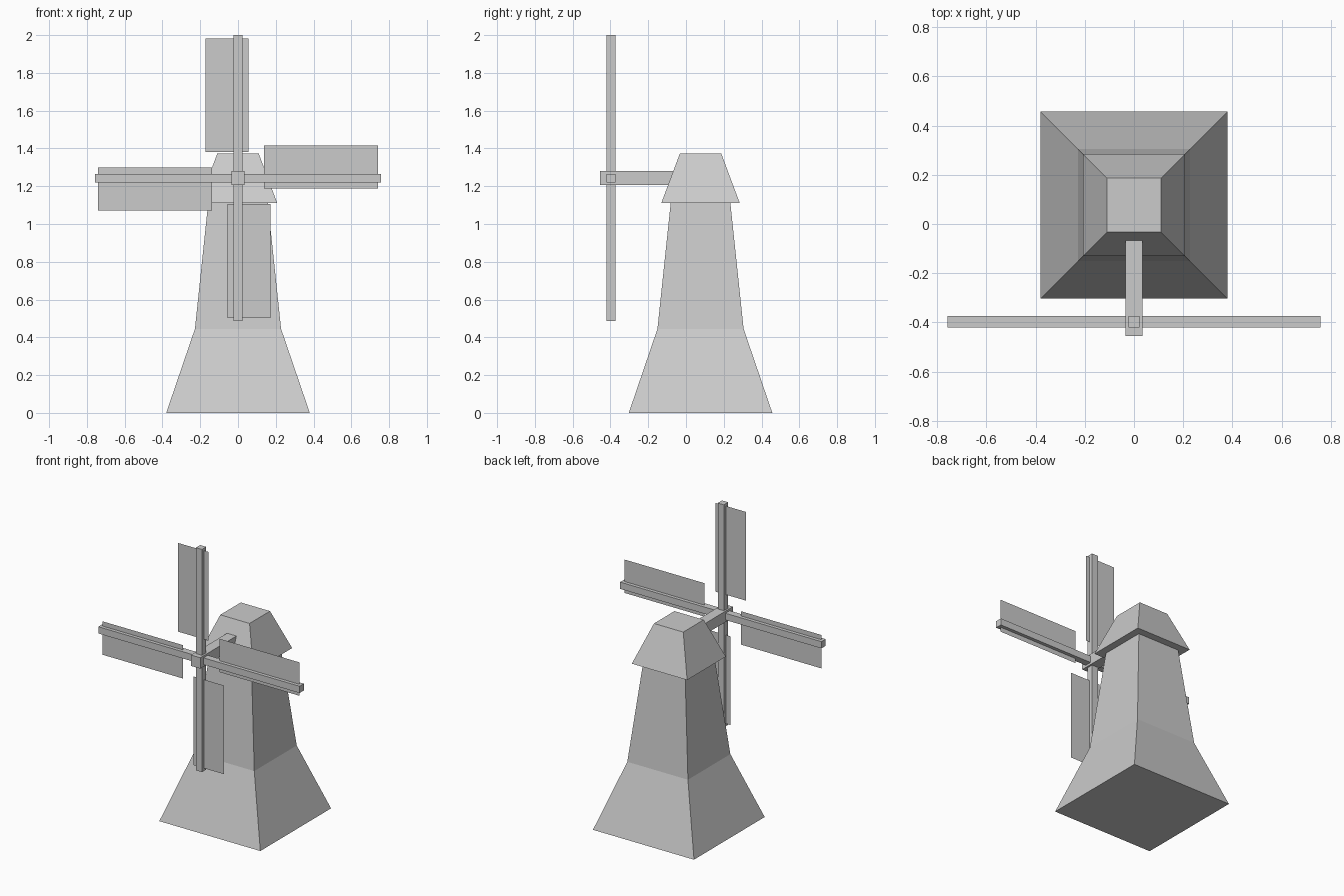
import bpy, math
from mathutils import Matrix, Vector

if "Cube" in bpy.data.objects:
    bpy.data.objects.remove(bpy.data.objects["Cube"])

TOWER_Y = 0.077   # centre of tower and cap
SAIL_Y = -0.397   # plane of the sails
HUB_Z = 1.243     # height of the sail axis

grey = bpy.data.materials.new("plain_grey")
grey.diffuse_color = (0.6, 0.6, 0.6, 1)
grey.use_nodes = True
grey.node_tree.nodes["Principled BSDF"].inputs["Base Color"].default_value = grey.diffuse_color


def make(name, verts, faces):
    mesh = bpy.data.meshes.new(name)
    mesh.from_pydata(verts, [], faces)
    mesh.materials.append(grey)
    mesh.update()
    obj = bpy.data.objects.new(name, mesh)
    bpy.context.collection.objects.link(obj)
    return obj


def square_loft(name, rings):
    """Closed square body from (half width, height) rings."""
    verts = [(sx * h, TOWER_Y + sy * h, z) for h, z in rings
             for sx, sy in ((-1, -1), (1, -1), (1, 1), (-1, 1))]
    faces = [(3, 2, 1, 0)]
    for r in range(len(rings) - 1):
        for i in range(4):
            j = (i + 1) % 4
            faces.append((r * 4 + i, r * 4 + j, r * 4 + 4 + j, r * 4 + 4 + i))
    n = len(verts)
    faces.append((n - 4, n - 3, n - 2, n - 1))
    return make(name, verts, faces)


def box(name, lo, hi):
    verts = [(x, y, z) for z in (lo[2], hi[2])
             for x, y in ((lo[0], lo[1]), (hi[0], lo[1]), (hi[0], hi[1]), (lo[0], hi[1]))]
    faces = [(3, 2, 1, 0), (4, 5, 6, 7)]
    faces += [(i, (i + 1) % 4, (i + 1) % 4 + 4, i + 4) for i in range(4)]
    return make(name, verts, faces)


# Tower with flared foot, and overhanging cap
square_loft("tower", [(0.38, 0), (0.228, 0.445), (0.158, 1.11)])
square_loft("cap", [(0.208, 1.11), (0.11, 1.372)])

# Axle out of the cap front
box("axle", (-0.035, -0.455, HUB_Z - 0.037), (0.035, 0.0, HUB_Z + 0.037))

# Two crossed spars
s, length = 0.023, 0.757
box("upright_spar", (-s, SAIL_Y - s, HUB_Z - length), (s, SAIL_Y + s, HUB_Z + length))
box("level_spar", (-length, SAIL_Y - s, HUB_Z - s), (length, SAIL_Y + s, HUB_Z + s))

# Four thin sails, each a quarter turn around the axle
for k, side in enumerate(("top", "right", "bottom", "left")):
    turn = Matrix.Rotation(k * math.pi / 2, 3, 'Y')
    corners = [(-0.172, 0.137), (0.055, 0.137), (0.055, 0.74), (-0.172, 0.74)]
    verts = [turn @ Vector((x, 0, z)) + Vector((0, SAIL_Y, HUB_Z)) for x, z in corners]
    make(side + "_sail", verts, [(0, 1, 2, 3)])
